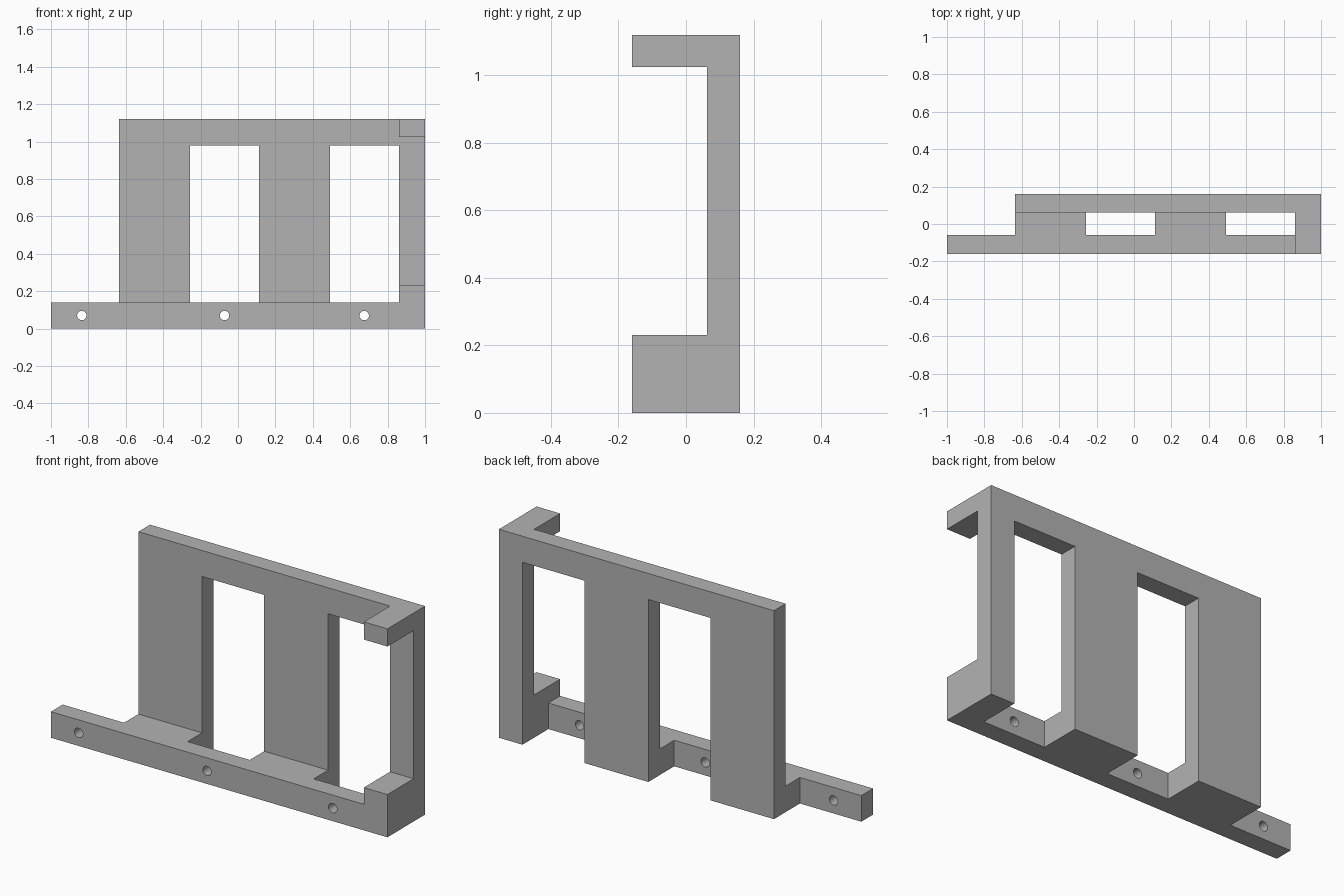
import bpy
import bmesh
import math
from mathutils import Matrix

cube = bpy.data.objects.get("Cube")
if cube:
    bpy.data.objects.remove(cube, do_unlink=True)

grey = bpy.data.materials.new("plain grey")
grey.use_nodes = True
colour = (0.45, 0.45, 0.45, 1)
grey.diffuse_color = colour
grey.node_tree.nodes["Principled BSDF"].inputs["Base Color"].default_value = colour


def make_object(name, bm):
    mesh = bpy.data.meshes.new(name)
    bm.to_mesh(mesh)
    bm.free()
    mesh.materials.append(grey)
    obj = bpy.data.objects.new(name, mesh)
    bpy.context.collection.objects.link(obj)
    return obj


def box(name, x, y, z):
    bm = bmesh.new()
    bmesh.ops.create_cube(bm, size=1)
    for v in bm.verts:
        v.co = [lo + (c + 0.5) * (hi - lo) for c, (lo, hi) in zip(v.co, (x, y, z))]
    return make_object(name, bm)


def hole(name, x, z, radius):
    bm = bmesh.new()
    bmesh.ops.create_cone(bm, cap_ends=True, segments=32, radius1=radius,
                          radius2=radius, depth=1,
                          matrix=Matrix.Translation((x, 0, z)) @ Matrix.Rotation(math.pi / 2, 4, 'X'))
    return make_object(name, bm)


# Key planes of the bracket
RAIL_BACK, PANEL_FRONT = -0.06, 0.062
RAIL_TOP, WINDOW_TOP = 0.14, 0.98
PANEL_LEFT, POST_X = -0.635, 0.86

frame = box("bracket_frame", (-1, 1), (-0.16, 0.16), (0, 1.12))

# Space in front of the panel, beyond its end, and in the side post
cutters = [
    box("front_space_cutter", (-2, POST_X), (-1, PANEL_FRONT), (RAIL_TOP, 2)),
    box("end_space_cutter", (-2, PANEL_LEFT), (RAIL_BACK, 1), (-1, 2)),
    box("side_notch_cutter", (0.8, 2), (-1, PANEL_FRONT), (0.23, 1.025)),
]

# Two tall windows, open down to the floor behind the rail
for x0, x1 in ((-0.257, 0.112), (0.492, POST_X)):
    cutters.append(box("window_cutter", (x0, x1), (RAIL_BACK, 1), (-1, WINDOW_TOP)))

# Screw holes through the front rail
for x in (-0.835, -0.072, 0.675):
    cutters.append(hole("screw_hole_cutter", x, 0.07, 0.025))

bpy.context.view_layer.objects.active = frame
frame.select_set(True)
for cutter in cutters:
    cutter.hide_render = True
    mod = frame.modifiers.new("cut", 'BOOLEAN')
    mod.operation = 'DIFFERENCE'
    mod.solver = 'EXACT'
    mod.object = cutter
    bpy.ops.object.modifier_apply(modifier=mod.name)
    bpy.data.objects.remove(cutter, do_unlink=True)

bpy.ops.object.shade_smooth_by_angle(angle=math.radians(30))
